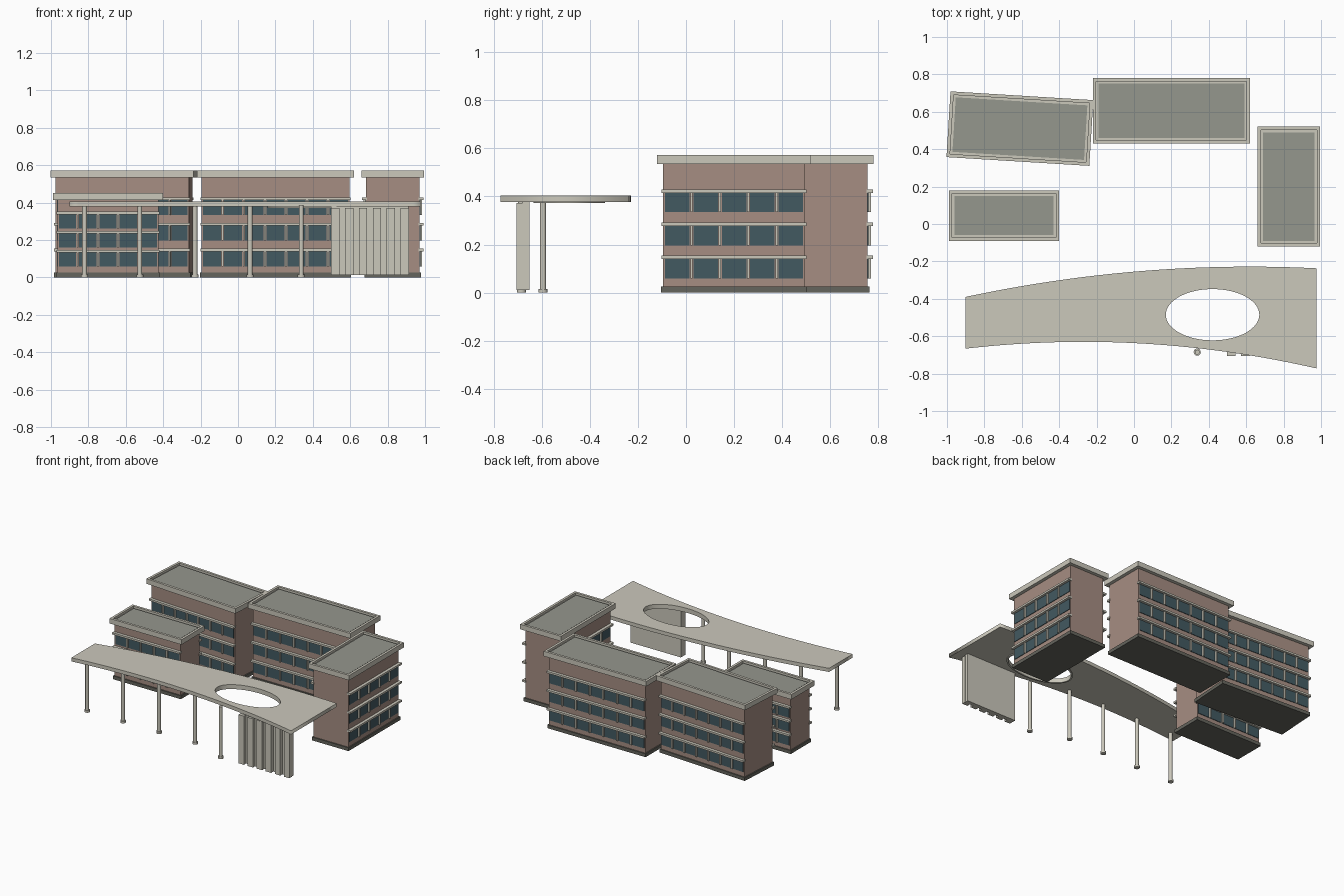
import bpy, bmesh, math
from mathutils import Matrix, Vector

if "Cube" in bpy.data.objects:
    bpy.data.objects.remove(bpy.data.objects["Cube"])


def mat(name, rgb):
    m = bpy.data.materials.new(name)
    m.diffuse_color = (*rgb, 1)
    m.use_nodes = True
    m.node_tree.nodes["Principled BSDF"].inputs["Base Color"].default_value = m.diffuse_color
    return m


CREAM = mat("cream", (0.60, 0.58, 0.50))
BRICK = mat("brick", (0.38, 0.27, 0.225))
GLASS = mat("glass", (0.055, 0.10, 0.12))
DECK = mat("roof_grey", (0.30, 0.31, 0.27))
STONE = mat("dark_stone", (0.13, 0.13, 0.11))


def boxes(name, items, material, place=Matrix()):
    """One object from boxes given as (x0, x1, y0, y1, z0, z1)."""
    bm = bmesh.new()
    for x0, x1, y0, y1, z0, z1 in items:
        m = Matrix.Translation(((x0 + x1) / 2, (y0 + y1) / 2, (z0 + z1) / 2))
        m = m @ Matrix.Diagonal((x1 - x0, abs(y1 - y0), z1 - z0, 1))
        bmesh.ops.create_cube(bm, size=1, matrix=m)
    return finish(name, bm, material, place)


def finish(name, bm, material, place=Matrix()):
    me = bpy.data.meshes.new(name)
    bm.to_mesh(me)
    bm.free()
    me.materials.append(material)
    ob = bpy.data.objects.new(name, me)
    ob.matrix_world = place
    bpy.context.collection.objects.link(ob)
    return ob


def building(name, cx, cy, length, width, angle, eave, top, bays, pitch):
    """Block with its long, windowed sides on local -y and +y."""
    place = Matrix.Translation((cx, cy, 0)) @ Matrix.Rotation(math.radians(angle), 4, 'Z')
    rl, rw = length / 2, width / 2
    bl, bw = rl - 0.025, rw - 0.025
    # brick body and plinth
    boxes(name + "_walls", [(-bl, bl, -bw, bw, 0.02, eave)], BRICK, place)
    boxes(name + "_plinth", [(-bl - .008, bl + .008, -bw - .008, bw + .008, 0, .025)], STONE, place)
    # roof slab, raised rim and deck
    t = 0.018
    boxes(name + "_parapet", [
        (-rl, rl, -rw, rw, eave, top - 0.016),
        (-rl, rl, -rw, -rw + t, top - 0.018, top), (-rl, rl, rw - t, rw, top - 0.018, top),
        (-rl, -rl + t, -rw + t, rw - t, top - 0.018, top),
        (rl - t, rl, -rw + t, rw - t, top - 0.018, top)], CREAM, place)
    d = 0.03
    boxes(name + "_roof_deck", [(-rl + d, rl - d, -rw + d, rw - d, top - .018, top - .009)], DECK, place)
    # windows, mullions and ledges on both long sides
    panes, fins, ledges = [], [], []
    step = 2 * bl / bays
    for floor in range(3):
        z1 = 0.03 + pitch * (floor + 1) - (0.028 if pitch > .12 else 0)
        z0 = z1 - (0.08 if pitch > .12 else 0.075)
        for s in (-1, 1):
            ledges.append((-bl - .006, bl + .006, s * (bw - .005), s * (bw + .022), z1, z1 + .014))
            for i in range(bays):
                x = -bl + step * i
                panes.append((x + .008, x + step - .008, s * (bw - .01), s * (bw + .004), z0, z1))
                if i:
                    fins.append((x - .005, x + .005, s * (bw - .01), s * (bw + .014), z0, z1))
    boxes(name + "_windows", panes, GLASS, place)
    boxes(name + "_mullions", fins, CREAM, place)
    boxes(name + "_ledges", ledges, CREAM, place)


building("back_left_block", -.61, .51, .765, .352, -3.5, .535, .572, 7, .1375)
building("back_centre_block", .20, .605, .84, .35, 0, .535, .572, 7, .1375)
building("right_block", .828, .20, .64, .335, 90, .535, .572, 5, .1375)
building("front_left_block", -.695, .045, .59, .27, 0, .415, .452, 5, .1025)


# curved canopy with an oval opening
def flat_shape(name, loops, z0, z1, material):
    cu = bpy.data.curves.new(name, 'CURVE')
    cu.dimensions = '2D'
    cu.fill_mode = 'BOTH'
    cu.extrude = (z1 - z0) / 2
    for pts in loops:
        sp = cu.splines.new('POLY')
        sp.points.add(len(pts) - 1)
        for p, (x, y) in zip(sp.points, pts):
            p.co = (x, y, 0, 1)
        sp.use_cyclic_u = True
    cu.materials.append(material)
    ob = bpy.data.objects.new(name, cu)
    ob.location.z = (z0 + z1) / 2
    bpy.context.collection.objects.link(ob)
    bpy.ops.object.select_all(action='DESELECT')
    ob.select_set(True)
    bpy.context.view_layer.objects.active = ob
    bpy.ops.object.convert(target='MESH')
    return bpy.context.object


def oval(grow):
    return [(.42 + (.25 + grow) * math.cos(a), -.485 + (.137 + grow) * math.sin(a))
            for a in (2 * math.pi * i / 64 for i in range(64))]


xs = [-.9 + 1.875 * i / 40 for i in range(41)]
front = [(x, -.63 - .0915 * (x + .27) ** 2) for x in xs]
back = [(x, -.228 - .07 * (x - .62) ** 2) for x in reversed(xs)]
flat_shape("canopy", [front + back, oval(0)], .378, .405, CREAM)
flat_shape("canopy_opening_rim", [oval(.012), oval(0)], .372, .379, CREAM)

# round columns with wider feet
spots = [(-.82, -.595), (-.525, -.595), (-.23, -.595), (.065, -.595), (.338, -.685)]
bm = bmesh.new()
for x, y in spots:
    for r, z0, z1 in ((.013, .01, .385), (.019, 0, .015)):
        bmesh.ops.create_cone(bm, cap_ends=True, segments=20, radius1=r, radius2=r, depth=z1 - z0,
                              matrix=Matrix.Translation((x, y, (z0 + z1) / 2)))
cols = finish("columns", bm, CREAM)
bpy.ops.object.select_all(action='DESELECT')
cols.select_set(True)
bpy.context.view_layer.objects.active = cols
bpy.ops.object.shade_smooth_by_angle()

# ribbed entrance wall under the canopy
ribs = [(.497 + .0745 * i, .497 + .0745 * i + .045, -.705, -.675, .012, .372) for i in range(6)]
boxes("entrance_wall", [(.497, .912, -.68, -.65, .012, .38)] + ribs, CREAM)
